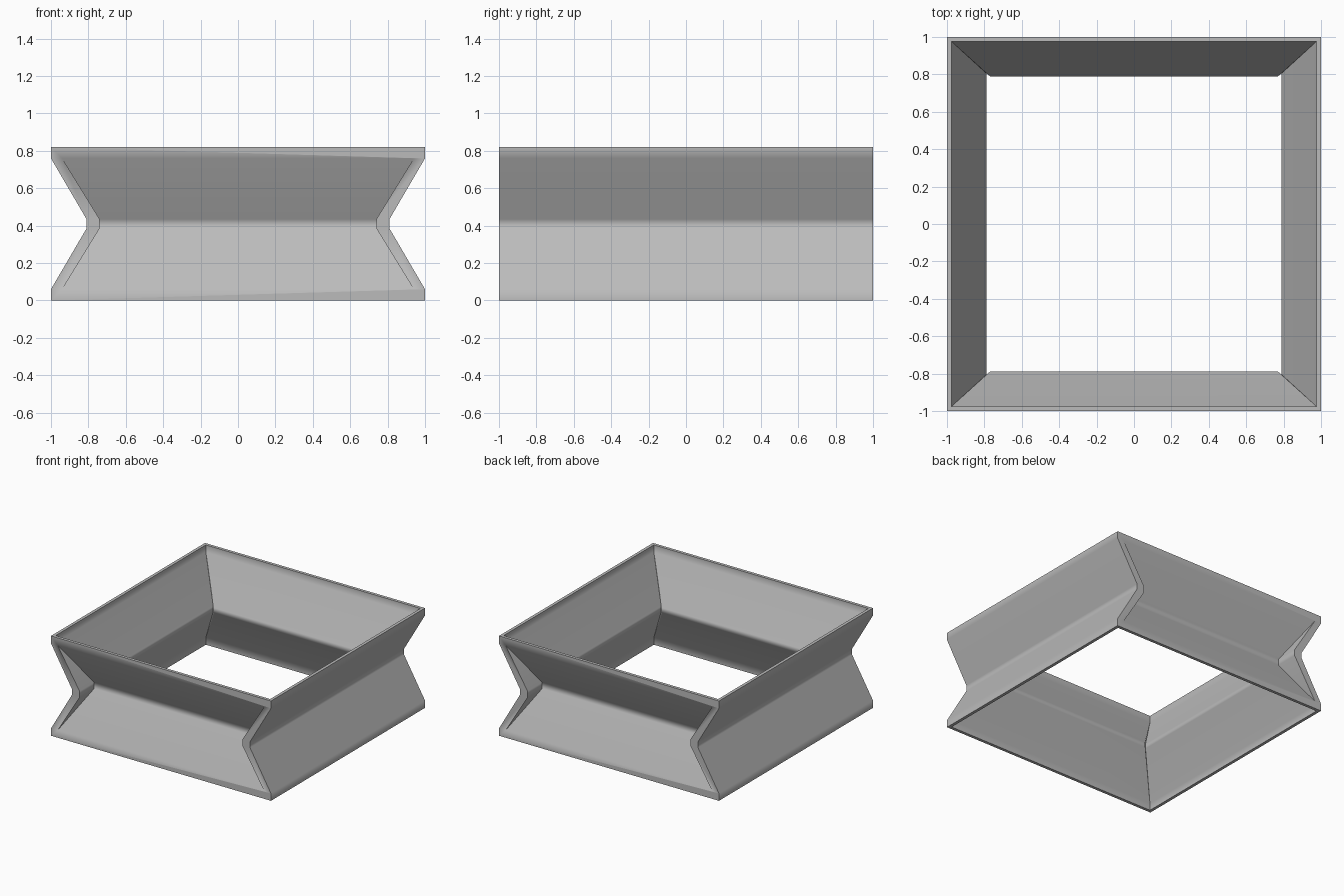
import bpy, bmesh, math

if "Cube" in bpy.data.objects:
    bpy.data.objects.remove(bpy.data.objects["Cube"])

grey = bpy.data.materials.new("mid grey")
grey.diffuse_color = (0.5, 0.5, 0.5, 1)
grey.use_nodes = True
grey.node_tree.nodes["Principled BSDF"].inputs["Base Color"].default_value = grey.diffuse_color


def loft(name, levels):
    """Solid skinned through rings; levels = [(z, [(x, y), ...]), ...]."""
    bm = bmesh.new()
    rings = [[bm.verts.new((x, y, z)) for x, y in pts] for z, pts in levels]
    n = len(rings[0])
    bm.faces.new(rings[0])
    bm.faces.new(rings[-1])
    for a, b in zip(rings, rings[1:]):
        for i in range(n):
            j = (i + 1) % n
            bm.faces.new((a[i], a[j], b[j], b[i]))
    bmesh.ops.remove_doubles(bm, verts=bm.verts, dist=1e-5)
    bmesh.ops.recalc_face_normals(bm, faces=bm.faces)
    me = bpy.data.meshes.new(name)
    bm.to_mesh(me)
    bm.free()
    ob = bpy.data.objects.new(name, me)
    bpy.context.collection.objects.link(ob)
    me.materials.append(grey)
    return ob


def rect(x, y0, y1):
    return [(-x, y0), (x, y0), (x, y1), (-x, y1)]


def chamfered(x1, y1, x2, y2):
    """Eight-sided ring: (x1, y1) on the front/back walls, (x2, y2) on the side walls."""
    return [(-x1, -y1), (x1, -y1), (x2, -y2), (x2, y2),
            (x1, y1), (-x1, y1), (-x2, y2), (-x2, -y2)]


H = 0.82
LOW, W0, W1, HIGH = 0.06, 0.385, 0.435, 0.76   # rim and waist heights

# Waisted block, pinched on the two sides
frame = loft("waisted_frame", [(z, rect(x, -1, 1)) for z, x in
             ((0, 1), (LOW, 1), (W0, 0.81), (W1, 0.81), (HIGH, 1), (H, 1))])

# Mitred inner opening
rim, waist = chamfered(.975, .975, .975, .975), chamfered(.768, .788, .788, .804)
cutters = [loft("opening_cutter", [(-0.1, rim), (LOW, rim), (W0 + .005, waist),
                                   (W1 - .005, waist), (HIGH, rim), (H + .1, rim)])]

# V-shaped recesses in the front and back walls
for side, name in ((-1, "front_recess_cutter"), (1, "back_recess_cutter")):
    cutters.append(loft(name, [(z, rect(x, side * 1.2, side * y)) for z, x, y in
                   ((LOW, .94, 1), (W0, .74, .81), (W1, .74, .81), (HIGH, .94, 1))]))

bpy.context.view_layer.objects.active = frame
frame.select_set(True)
for c in cutters:
    m = frame.modifiers.new("cut", "BOOLEAN")
    m.operation, m.solver, m.object = "DIFFERENCE", "EXACT", c
    bpy.ops.object.modifier_apply(modifier=m.name)
for c in cutters:
    bpy.data.objects.remove(c)

# Soft bends, crisp corners
for o in bpy.context.selected_objects:
    o.select_set(o == frame)
bpy.ops.object.shade_smooth_by_angle(angle=math.radians(40))
w = frame.modifiers.new("weighted_normals", "WEIGHTED_NORMAL")
w.keep_sharp = True
